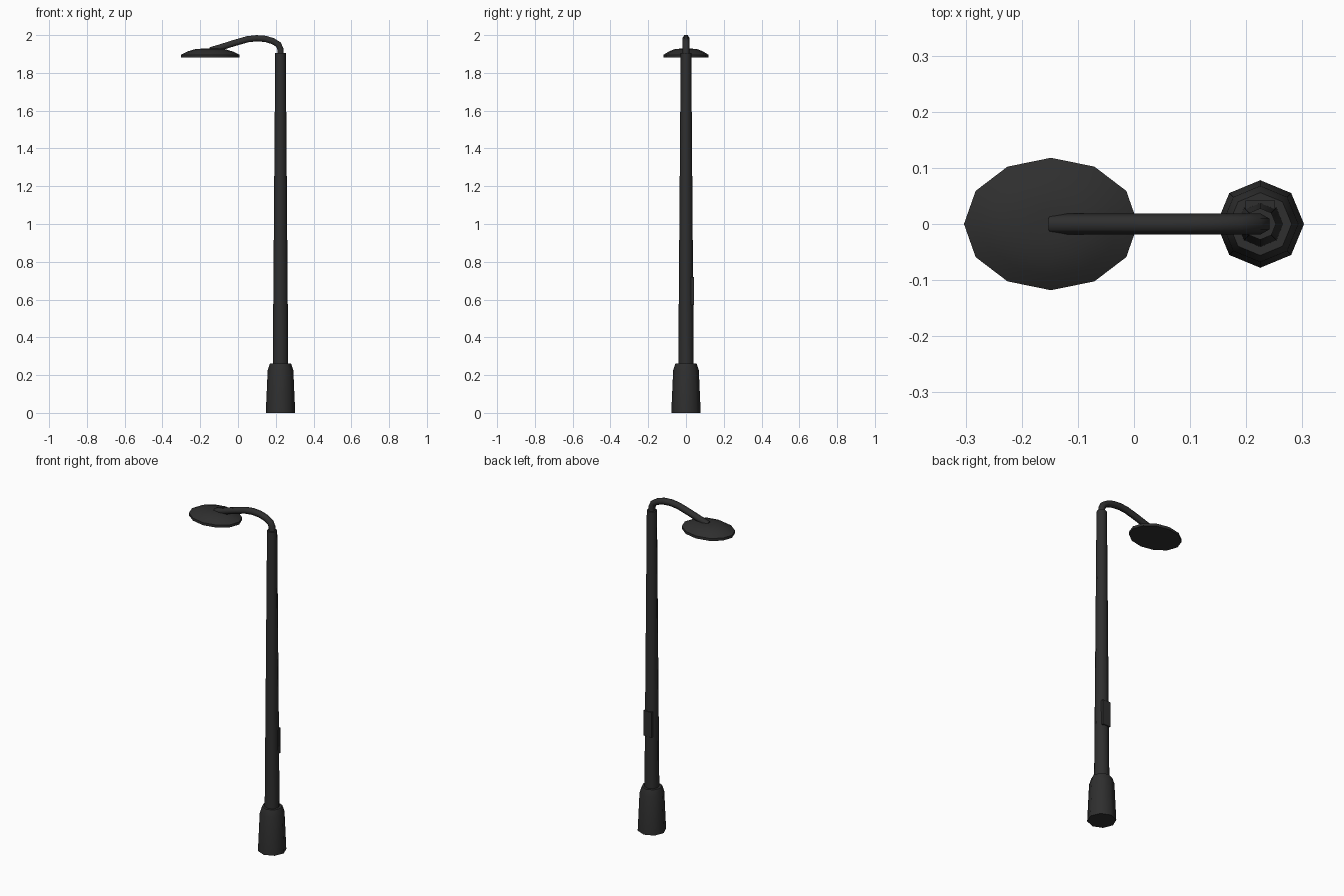
import bpy, bmesh, math
from mathutils import Vector

if "Cube" in bpy.data.objects:
    bpy.data.objects.remove(bpy.data.objects["Cube"])

metal = bpy.data.materials.new("dark_metal")
metal.diffuse_color = (0.028, 0.028, 0.028, 1)
metal.use_nodes = True
metal.node_tree.nodes["Principled BSDF"].inputs["Base Color"].default_value = metal.diffuse_color
POLE_X = 0.225


def finish(name, bm, smooth=50):
    bmesh.ops.recalc_face_normals(bm, faces=bm.faces[:])
    me = bpy.data.meshes.new(name)
    bm.to_mesh(me)
    bm.free()
    ob = bpy.data.objects.new(name, me)
    bpy.context.collection.objects.link(ob)
    me.materials.append(metal)
    if smooth:
        bpy.ops.object.select_all(action='DESELECT')
        ob.select_set(True)
        bpy.context.view_layer.objects.active = ob
        bpy.ops.object.shade_smooth_by_angle(angle=math.radians(smooth))
    return ob


def skin(name, rings, smooth=50):
    """Join equal-sized rings of points into a capped shell."""
    bm = bmesh.new()
    loops = [[bm.verts.new(p) for p in r] for r in rings]
    n = len(loops[0])
    for a, b in zip(loops, loops[1:]):
        for i in range(n):
            j = (i + 1) % n
            bm.faces.new((a[i], a[j], b[j], b[i]))
    bm.faces.new(loops[0][::-1])
    bm.faces.new(loops[-1])
    return finish(name, bm, smooth)


def ring(x, z, rx, ry, n):
    return [(x + rx * math.cos(2 * math.pi * i / n), ry * math.sin(2 * math.pi * i / n), z)
            for i in range(n)]


# Base sleeve with sloped shoulder
skin("base", [ring(POLE_X, z, r, r, 8) for z, r in
              [(0, 0.078), (0.225, 0.068), (0.262, 0.056)]])

# Tapered pole
skin("pole", [ring(POLE_X, z, r, r, 8) for z, r in [(0.24, 0.041), (1.905, 0.028)]])

# Access hatch on the back of the pole
bm = bmesh.new()
bmesh.ops.create_cube(bm, size=1)
for v in bm.verts:
    v.co = (POLE_X + v.co.x * 0.052, 0.03 + v.co.y * 0.023, 0.645 + v.co.z * 0.15)
finish("access_hatch", bm, 0)

# Curved hexagonal arm swept in the xz plane
path = [Vector((x, 0, z)) for x, z in
        [(0.225, 1.89), (0.225, 1.925), (0.214, 1.95), (0.185, 1.968), (0.145, 1.98),
         (0.098, 1.9835), (0.05, 1.978), (-0.02, 1.958), (-0.09, 1.936), (-0.148, 1.919)]]
rings = []
for i, p in enumerate(path):
    t = (path[min(i + 1, len(path) - 1)] - path[max(i - 1, 0)]).normalized()
    side = Vector((0, 1, 0))
    up = side.cross(t)
    rings.append([p + 0.019 * (side * math.cos(math.pi * k / 3) + up * math.sin(math.pi * k / 3))
                  for k in range(6)])
skin("arm", rings, 65)

# Oval lamp head, thin rim and domed top
skin("lamp_head", [ring(-0.148, z, 0.155 * s, 0.118 * s, 12) for z, s in
                   [(1.881, 1), (1.896, 1), (1.913, 0.78), (1.926, 0.5), (1.929, 0.2)]], 40)
